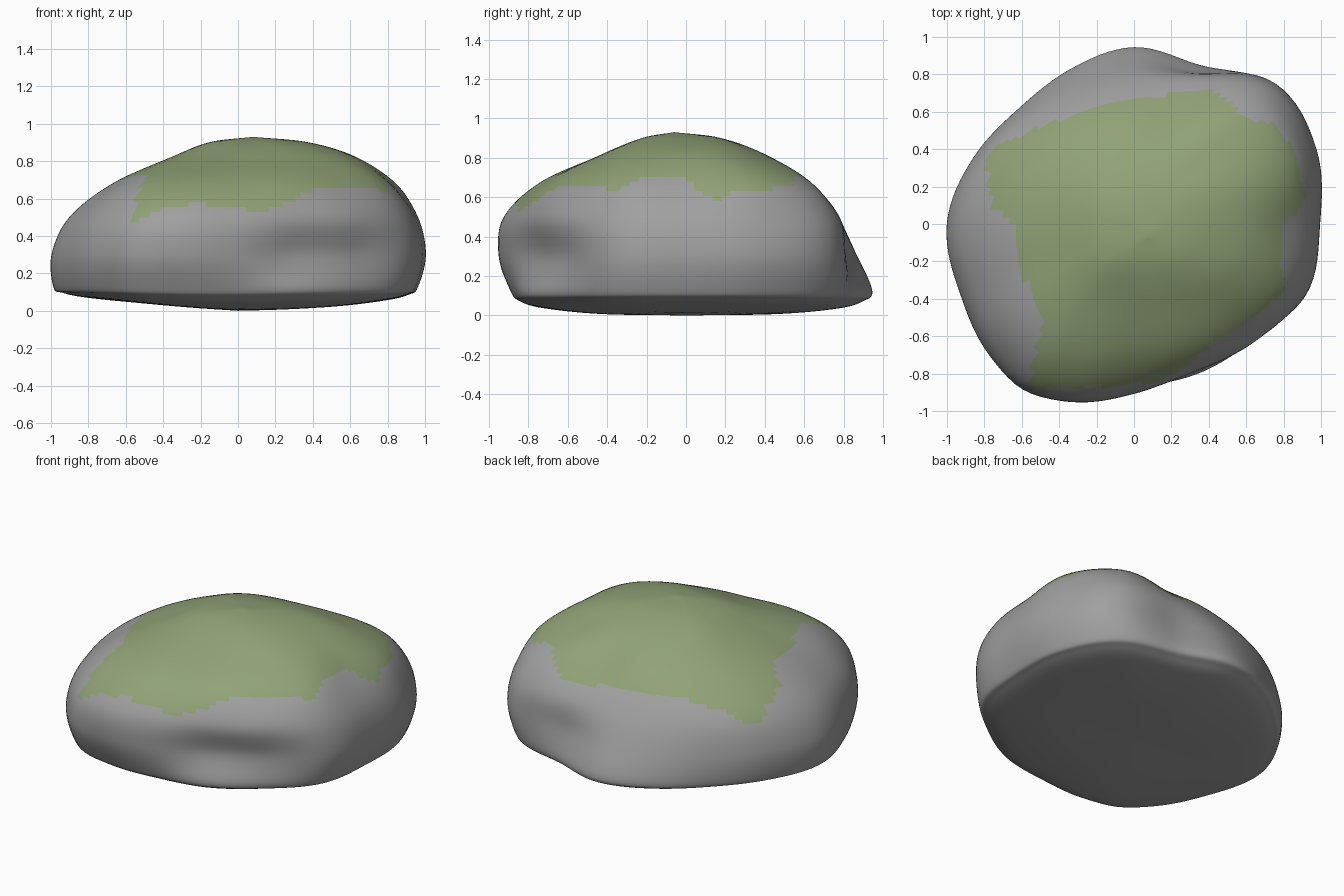
import bpy, math
from mathutils import Vector

if "Cube" in bpy.data.objects:
    bpy.data.objects.remove(bpy.data.objects["Cube"])

# Radii of each horizontal section, every 22.5 degrees counter-clockwise from +x
SECTIONS = [
    (0.125, [.955, 1.01, 1.035, .92, .945, .895, .87, .915, .985, .98, 1.005, .95, .87, .87, .89, .965]),
    (0.30, [.995, 1.055, 1.065, .88, .87, .85, .86, .925, .995, 1.0, 1.045, 1.015, .905, .825, .87, .995]),
    (0.50, [.955, 1.01, 1.02, .84, .76, .75, .785, .85, .90, .92, .985, .985, .885, .85, .895, .96]),
    (0.68, [.82, .895, .86, .64, .59, .58, .60, .64, .67, .70, .79, .78, .71, .72, .76, .835]),
    (0.82, [.63, .65, .54, .42, .37, .36, .36, .36, .36, .38, .43, .43, .42, .45, .52, .61]),
    (0.90, [.38, .37, .25, .18, .15, .14, .15, .15, .15, .17, .20, .22, .22, .24, .30, .35]),
]
APEX = Vector((0.08, -0.06, 0.93))
# Moss border seen from above
MOSS = [(-.80, .39), (-.45, .54), (-.1, .66), (.42, .72), (.60, .58), (.78, .51), (.86, .38),
        (.92, .14), (.78, -.05), (.80, -.38), (.66, -.47), (.56, -.55), (.45, -.62), (.25, -.78),
        (.1, -.85), (-.2, -.87), (-.56, -.88), (-.54, -.74), (-.48, -.55), (-.60, -.25),
        (-.62, -.02), (-.76, .1)]
N, STEP = 128, 7


def cubic(a, b, c, d, t):
    return b + (c - a) * (t / 2) + (a * 2 - b * 5 + c * 4 - d) * (t * t / 2) \
        + (b * 3 - a - c * 3 + d) * (t ** 3 / 2)


def radius(table, u):
    i = int(u)
    k = len(table)
    r = cubic(*[table[(i + j) % k] for j in (-1, 0, 1, 2)], u - i)
    return r * (1 + 0.025 * math.exp(-((u - 10.5) / 0.4) ** 2))  # front left corner


def inside(x, y, poly):
    hit = False
    for (x1, y1), (x2, y2) in zip(poly, poly[1:] + poly[:1]):
        if (y1 > y) != (y2 > y) and x < (x2 - x1) * (y - y1) / (y2 - y1) + x1:
            hit = not hit
    return hit


def underside(p, f):
    # the belly lifts towards both ends, more so on the left
    p.z += (1.1 - f) * (0.15 * p.x ** 2 - 0.03 * p.x)
    return p


# Meridian curves from the underside to the apex
columns = []
for s in range(N):
    a = 2 * math.pi * s / N
    way = Vector((math.cos(a), math.sin(a), 0))
    r = [radius(t, s * 16 / N) for _, t in SECTIONS]
    pts = [Vector((0, 0, 0))]
    pts += [underside(way * r[0] * f + Vector((0, 0, z)), f)
            for f, z in ((.5, .008), (.82, .036), (.95, .072))]
    pts += [way * q + Vector((0, 0, z)) for q, (z, _) in zip(r, SECTIONS)]
    pts.append(APEX)
    pts = [pts[0] * 2 - pts[1]] + pts + [pts[-1] * 2 - pts[-2]]
    col = [cubic(*pts[i:i + 4], k / STEP) for i in range(len(pts) - 3) for k in range(STEP)]
    columns.append(col[1:])

# Skin the meridians into one closed boulder
M = len(columns[0])
verts = [p for col in columns for p in col] + [Vector((0, 0, 0)), APEX]
bottom, top = N * M, N * M + 1
faces = []
for s in range(N):
    p, q = s * M, (s + 1) % N * M
    faces.append((bottom, q, p))
    faces += [(p + j, q + j, q + j + 1, p + j + 1) for j in range(M - 1)]
    faces.append((p + M - 1, q + M - 1, top))
mesh = bpy.data.meshes.new("mossy_boulder")
mesh.from_pydata(verts, [], faces)
low = min(v.co.z for v in mesh.vertices)
for v in mesh.vertices:
    v.co.z -= low
boulder = bpy.data.objects.new("mossy_boulder", mesh)
bpy.context.collection.objects.link(boulder)

# Stone and moss colours
for name, colour in (("stone", (.35, .35, .35, 1)), ("moss", (.28, .36, .18, 1))):
    mat = bpy.data.materials.new(name)
    mat.diffuse_color = colour
    mat.use_nodes = True
    mat.node_tree.nodes["Principled BSDF"].inputs["Base Color"].default_value = mat.diffuse_color
    mesh.materials.append(mat)
for f in mesh.polygons:
    c = f.center
    f.use_smooth = True
    f.material_index = int(c.z > 0.48 and inside(c.x, c.y, MOSS))
